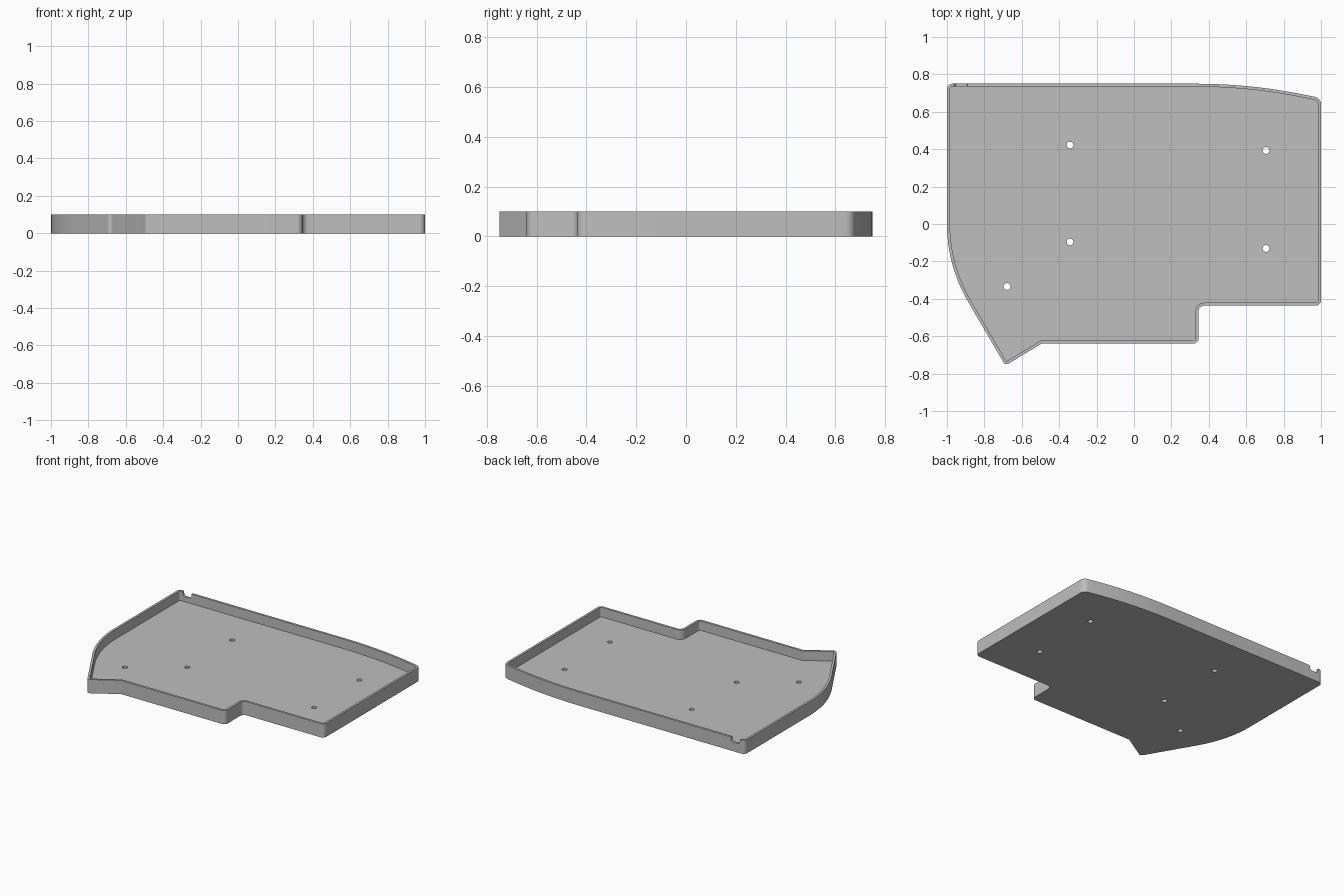
import bpy, bmesh
from math import sin, cos, radians, pi
from mathutils import Vector

if "Cube" in bpy.data.objects:
    bpy.data.objects.remove(bpy.data.objects["Cube"])

HEIGHT, FLOOR, WALL = 0.10, 0.03, 0.016
NOTCH_X, NOTCH_HALF = -0.925, 0.035

grey = bpy.data.materials.new("plain_grey")
grey.use_nodes = True
colour = (0.52, 0.52, 0.52, 1)
grey.diffuse_color = colour
grey.node_tree.nodes["Principled BSDF"].inputs["Base Color"].default_value = colour


def rounded(corners, steps=8):
    """Outline from (x, y, radius) corners, each rounded by a tangent arc."""
    out = []
    for i, (x, y, r) in enumerate(corners):
        p = Vector((x, y))
        if r == 0:
            out.append(p)
            continue
        a = (Vector(corners[i - 1][:2]) - p).normalized()
        b = (Vector(corners[(i + 1) % len(corners)][:2]) - p).normalized()
        half = a.angle(b) / 2
        centre = p + (a + b).normalized() * (r / sin(half))
        reach = r * cos(half) / sin(half)
        start, end = p + a * reach - centre, p + b * reach - centre
        for k in range(steps + 1):
            out.append(centre + start.lerp(end, k / steps).normalized() * r)
    return out


def inset(points, d):
    """Move a counter-clockwise outline inwards by d."""
    out = []
    for i, p in enumerate(points):
        u = (p - points[i - 1]).normalized()
        v = (points[(i + 1) % len(points)] - p).normalized()
        n1, n2 = Vector((-u.y, u.x)), Vector((-v.y, v.x))
        out.append(p + (n1 + n2) * (d / (1 + n1.dot(n2))))
    return out


def rim_height(p):
    """Wall height, dipping into a round-bottomed cable notch at the back."""
    t = abs(p.x - NOTCH_X) / NOTCH_HALF
    return 0.065 + 0.02 * t**6 if p.y > 0.7 and t < 1.01 else HEIGHT


def loop(bm, points, height):
    """Closed ring of vertices; height is a function of the point."""
    return [bm.verts.new((p.x, p.y, height(p))) for p in points]


def bridge(bm, a, b):
    """Quads between two rings of equal length."""
    for i in range(len(a)):
        bm.faces.new((a[i - 1], a[i], b[i], b[i - 1]))


def fill(bm, rings):
    """Flat cap inside the first ring, leaving the others as holes."""
    edges = [bm.edges.get((ring[i - 1], ring[i])) for ring in rings for i in range(len(ring))]
    bmesh.ops.triangle_fill(bm, edges=edges, use_beauty=True, normal=(0, 0, 1))


# Outline, counter-clockwise from the front tip
R_BACK, R_SIDE = 2.9, 0.82
corners = [(-0.688, -0.757, 0.02), (-0.495, -0.64, 0), (0.345, -0.64, 0.03),
           (0.345, -0.437, 0.03), (1, -0.437, 0.03), (1, 0.673, 0.04)]
# Gently bowed right half of the back edge
for k in range(13, -1, -1):
    dx = 0.6 * k / 13
    corners.append((0.33 + dx, 0.75 - R_BACK + (R_BACK**2 - dx**2) ** 0.5, 0))
# Points across the cable notch
for t in (1.03, 1, 0.93, 0.8, 0.6, -0.6, -0.8, -0.93, -1, -1.03):
    corners.append((NOTCH_X + t * NOTCH_HALF, 0.75, 0))
corners.append((-1, 0.75, 0.03))
# Curved side leading to the tip
for k in range(13):
    a = radians(30 * k / 12)
    corners.append((-1 + R_SIDE * (1 - cos(a)), -R_SIDE * sin(a), 0))
outline = rounded(corners)
inner = inset(outline, WALL)

# Walls with a flat rim
bm = bmesh.new()
outer_low = loop(bm, outline, lambda p: 0)
outer_top = loop(bm, outline, rim_height)
inner_top = loop(bm, inner, rim_height)
inner_low = loop(bm, inner, lambda p: FLOOR)
bridge(bm, outer_low, outer_top)
bridge(bm, outer_top, inner_top)
bridge(bm, inner_top, inner_low)

# Screw holes through the floor
holes_low, holes_top = [], []
for x, y in [(-0.342, 0.422), (0.706, 0.393), (-0.342, -0.096),
             (0.706, -0.131), (-0.679, -0.334)]:
    circle = [Vector((x + 0.018 * cos(t * pi / 12), y + 0.018 * sin(t * pi / 12)))
              for t in range(24)]
    holes_low.append(loop(bm, circle, lambda p: 0))
    holes_top.append(loop(bm, circle, lambda p: FLOOR))
    bridge(bm, holes_low[-1], holes_top[-1])

# Underside and floor
fill(bm, [outer_low] + holes_low)
fill(bm, [inner_low] + holes_top)
bmesh.ops.recalc_face_normals(bm, faces=bm.faces[:])

# Smooth curves, sharp edges
for face in bm.faces:
    face.smooth = True
for edge in bm.edges:
    edge.smooth = edge.calc_face_angle(pi) < radians(25)

mesh = bpy.data.meshes.new("tray")
bm.to_mesh(mesh)
bm.free()
mesh.materials.append(grey)
tray = bpy.data.objects.new("tray", mesh)
bpy.context.scene.collection.objects.link(tray)
